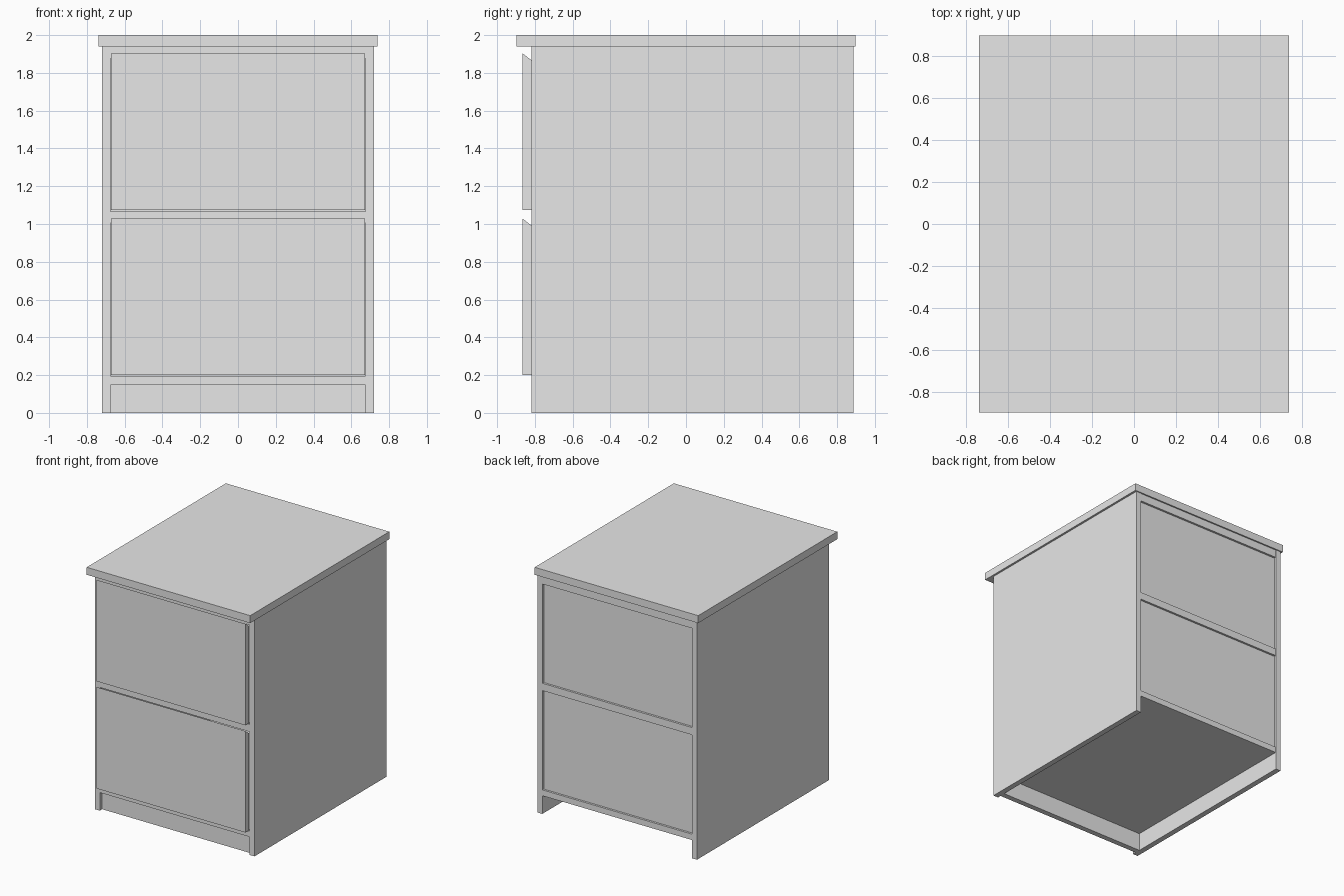
import bpy
import bmesh

default = bpy.data.objects.get("Cube")
if default:
    bpy.data.objects.remove(default, do_unlink=True)

# One plain colour throughout
GREY = (0.8, 0.8, 0.8, 1.0)
grey = bpy.data.materials.new("light_grey")
grey.use_nodes = True
grey.diffuse_color = GREY
grey.node_tree.nodes["Principled BSDF"].inputs["Base Color"].default_value = GREY


def extrude_x(name, profile, x0, x1):
    """Solid with a y-z profile, drawn out from x0 to x1."""
    bm = bmesh.new()
    face = bm.faces.new([bm.verts.new((x0, y, z)) for y, z in profile])
    moved = bmesh.ops.extrude_face_region(bm, geom=[face])["geom"]
    verts = [g for g in moved if isinstance(g, bmesh.types.BMVert)]
    bmesh.ops.translate(bm, verts=verts, vec=(x1 - x0, 0, 0))
    bmesh.ops.recalc_face_normals(bm, faces=bm.faces)
    mesh = bpy.data.meshes.new(name)
    bm.to_mesh(mesh)
    bm.free()
    mesh.materials.append(grey)
    obj = bpy.data.objects.new(name, mesh)
    bpy.context.collection.objects.link(obj)
    return obj


def board(name, x0, x1, y0, y1, z0, z1):
    return extrude_x(name, [(y0, z0), (y1, z0), (y1, z1), (y0, z1)], x0, x1)


INNER, OUTER = 0.676, 0.721        # faces of the side panels
FRONT, BACK = -0.817, 0.888        # carcass depth
UNDER_TOP = 1.939

# Worktop and side panels
board("top", -0.738, 0.738, -0.897, 0.897, UNDER_TOP, 2.0)
board("left_side", INNER, OUTER, FRONT, BACK, 0, UNDER_TOP)
board("right_side", -OUTER, -INNER, FRONT, BACK, 0, UNDER_TOP)

# Horizontal boards between the sides
for name, z0, z1 in (("top_rail", 1.875, UNDER_TOP),
                     ("middle_shelf", 1.005, 1.065),
                     ("bottom_board", 0.147, 0.195)):
    board(name, -INNER, INNER, FRONT, BACK - 0.003, z0, z1)

# Recessed plinth and back panels
board("plinth", -INNER, INNER, FRONT + 0.03, FRONT + 0.075, 0, 0.147)
board("lower_back", -INNER, INNER, BACK - 0.04, BACK - 0.02, 0.195, 1.005)
board("upper_back", -INNER, INNER, BACK - 0.04, BACK - 0.02, 1.065, 1.875)

# Drawer fronts with a sloped finger grip along the top
FACE = -0.865
for name, z0, z1 in (("lower_drawer", 0.2, 1.028), ("upper_drawer", 1.075, 1.903)):
    extrude_x(name, [(FACE, z0), (FRONT, z0), (FRONT, z1 - 0.037), (FACE, z1)],
              -0.672, 0.672)
